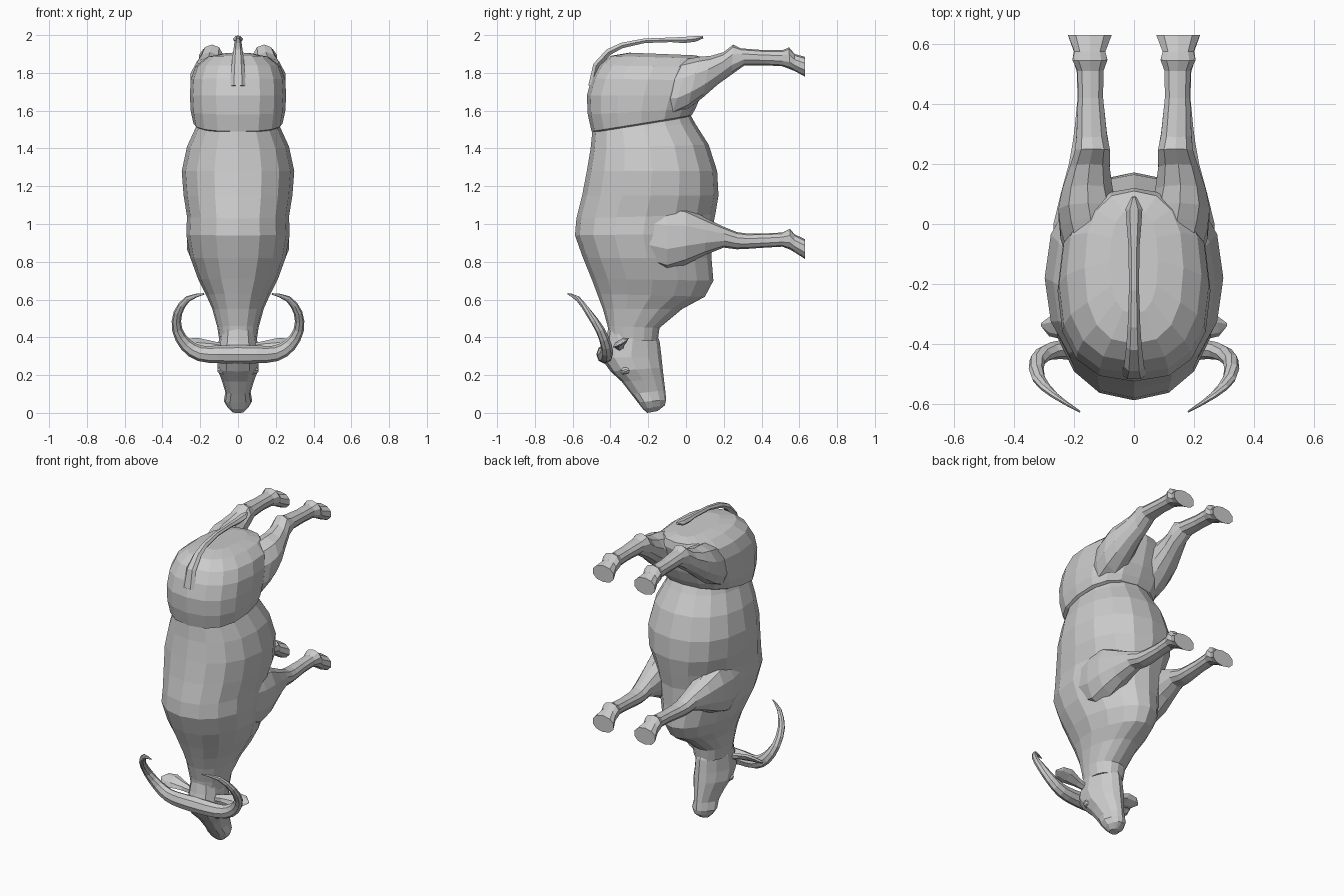
import bpy, bmesh, math
from mathutils import Vector


def skin(name, rings, mirror=False):
    """Bridge equal-sized rings of points, cap the ends, flat faces."""
    bm = bmesh.new()
    loops = [[bm.verts.new(p) for p in ring] for ring in rings]
    n = len(loops[0])
    for a, b in zip(loops, loops[1:]):
        for i in range(n):
            j = (i + 1) % n
            bm.faces.new((a[i], a[j], b[j], b[i]))
    bm.faces.new(loops[0])
    bm.faces.new(loops[-1])
    bmesh.ops.recalc_face_normals(bm, faces=bm.faces)
    me = bpy.data.meshes.new(name)
    bm.to_mesh(me)
    bm.free()
    ob = bpy.data.objects.new(name, me)
    bpy.context.collection.objects.link(ob)
    if mirror:
        ob.modifiers.new("mirror", "MIRROR").use_mirror_merge = False
    return ob


def spow(v, e):
    return math.copysign(abs(v) ** e, v)


def section(y1, z1, y2, z2, w, xc=0.0, pinch=0.0, n=16, e=0.9):
    """Rounded section spanning two side-view points, half-width w, narrowed towards the second."""
    a, b = Vector((xc, y1, z1)), Vector((xc, y2, z2))
    mid, half = (a + b) / 2, (b - a) / 2
    pts = []
    for i in range(n):
        t = math.tau * i / n
        c, s = spow(math.cos(t), e), spow(math.sin(t), e)
        k = 1 - pinch * max(c, 0)
        pts.append(mid + half * c + Vector((w * s * k, 0, 0)))
    return pts


def refine(rows):
    """Insert a smooth (Catmull-Rom) midpoint between neighbouring stations."""
    out = [rows[0]]
    for i in range(len(rows) - 1):
        p, q = rows[max(i - 1, 0)], rows[min(i + 2, len(rows) - 1)]
        out.append(tuple((9 * (b + c) - a - d) / 16
                         for a, b, c, d in zip(p, rows[i], rows[i + 1], q)))
        out.append(rows[i + 1])
    return out


def tube(name, stations, ref, n=8, mirror=False):
    """Tapered tube: stations are (x, y, z, radius along ref, radius across)."""
    pts = [Vector(s[:3]) for s in stations]
    rings = []
    for i, s in enumerate(stations):
        tan = (pts[min(i + 1, len(pts) - 1)] - pts[max(i - 1, 0)]).normalized()
        if mirror and i == 0 and abs(s[0]) < 1e-6:
            tan = Vector((1, 0, 0))
        u = Vector(ref)
        u = (u - tan * u.dot(tan)).normalized()
        v = tan.cross(u)
        rings.append([pts[i] + u * s[3] * math.cos(math.tau * k / n)
                      + v * s[4] * math.sin(math.tau * k / n) for k in range(n)])
    return skin(name, rings, mirror)


# Barrel, chest and neck: back y,z / belly y,z / half-width / pinch
barrel = [
    (-.45, 1.62, .00, 1.62, .19, 0), (-.495, 1.50, .05, 1.53, .222, 0),
    (-.505, 1.40, .12, 1.42, .27, 0), (-.525, 1.28, .165, 1.28, .298, 0),
    (-.55, 1.15, .172, 1.15, .288, 0), (-.58, 1.03, .155, 1.05, .27, .1),
    (-.588, .94, .135, .95, .274, .15), (-.545, .82, .135, .82, .252, .25),
    (-.50, .71, .145, .70, .21, .25), (-.47, .63, .10, .615, .168, .25),
    (-.44, .55, -.02, .55, .136, .15), (-.415, .46, -.14, .45, .11, 0),
    (-.405, .38, -.15, .38, .098, 0)]
skin("body", [section(*s[:5], pinch=s[5]) for s in barrel])

# Rump shell overlapping the barrel
rump = [
    (-.485, 1.485, .01, 1.565, .222), (-.50, 1.49, .03, 1.575, .236),
    (-.52, 1.58, .05, 1.61, .25), (-.525, 1.68, .08, 1.68, .255),
    (-.50, 1.77, .10, 1.76, .25), (-.46, 1.84, .12, 1.83, .225),
    (-.40, 1.89, .11, 1.875, .165), (-.30, 1.907, .05, 1.893, .08)]
skin("rump", [section(*s, e=.82) for s in rump])

# Head
head = [
    (-.41, .46, -.17, .45, .09), (-.425, .38, -.14, .38, .102),
    (-.45, .29, -.13, .30, .108), (-.40, .22, -.124, .24, .108),
    (-.34, .165, -.117, .18, .086), (-.29, .10, -.11, .12, .067),
    (-.255, .055, -.105, .07, .075), (-.228, .02, -.112, .04, .056),
    (-.205, .0, -.15, .01, .03)]
skin("head", [section(*s, pinch=.35, n=12, e=.85) for s in head])

# Legs: front y,z / rear y,z / half-width / centre x
hind_leg = [
    (-.22, 1.58, -.12, 1.84, .09, .12), (-.08, 1.565, .02, 1.875, .105, .145),
    (.01, 1.61, .07, 1.885, .104, .153), (.09, 1.67, .13, 1.89, .088, .155),
    (.17, 1.74, .20, 1.91, .07, .148), (.24, 1.79, .25, 1.95, .061, .138),
    (.31, 1.84, .29, 1.93, .053, .141), (.42, 1.84, .42, 1.92, .044, .145),
    (.51, 1.835, .51, 1.92, .045, .145), (.55, 1.82, .545, 1.935, .061, .147),
    (.575, 1.81, .575, 1.90, .054, .147), (.63, 1.78, .63, 1.885, .076, .147)]
fore_leg = [
    (-.36, .84, -.36, 1.06, .06, .10), (-.22, .79, -.22, 1.11, .10, .16),
    (-.10, .75, -.10, 1.11, .108, .168), (.00, .785, .00, 1.09, .098, .175),
    (.10, .835, .10, 1.035, .078, .17), (.20, .875, .20, .985, .06, .16),
    (.27, .866, .27, .957, .052, .155), (.32, .868, .32, .95, .048, .152),
    (.42, .875, .42, .95, .04, .15), (.51, .88, .51, .955, .043, .15),
    (.55, .865, .55, .975, .058, .15), (.575, .85, .575, .945, .053, .15),
    (.63, .815, .63, .92, .076, .148)]
for name, rows in (("hind_legs", hind_leg), ("front_legs", fore_leg)):
    skin(name, [section(*r, n=10) for r in rows], mirror=True)

# Horns meeting over the forehead
tube("horns", refine([
    (0, -.43, .31, .045, .05), (.10, -.43, .31, .042, .047), (.20, -.42, .315, .035, .042),
    (.275, -.423, .36, .029, .035), (.322, -.455, .44, .024, .027), (.318, -.515, .53, .018, .023),
    (.265, -.572, .604, .011, .016), (.18, -.626, .63, .003, .004)]),
    (0, 1, 0), mirror=True)

# Leaf-shaped ears
tube("ears", [
    (.07, -.35, .345, .02, .02), (.14, -.35, .36, .03, .018), (.22, -.345, .372, .05, .018),
    (.28, -.34, .372, .04, .012), (.31, -.335, .37, .006, .004)],
    (0, .85, .5), n=6, mirror=True)

# Tail with tuft
tube("tail", [
    (0, -.50, 1.73, .045, .02), (0, -.475, 1.84, .034, .02), (0, -.41, 1.91, .026, .02),
    (0, -.34, 1.945, .021, .017), (0, -.22, 1.97, .017, .014), (0, -.08, 1.975, .018, .014),
    (0, -.01, 1.974, .024, .019), (0, .05, 1.98, .028, .017), (0, .09, 1.99, .008, .008)],
    (1, 0, 0), n=6)

# Eyes and nostril bumps
for name, at, size in (("eyes", (.085, -.32, .225), (.024, .035, .026)),
                       ("nostrils", (.042, -.222, .062), (.02, .022, .02))):
    x, y, z = at
    tube(name, [(x - size[0] + 2 * size[0] * t, y, z, size[1] * r, size[2] * r)
                for t, r in ((0, 1), (.5, .9), (.85, .6), (1, .25))],
         (0, 1, 0), n=6, mirror=True)
